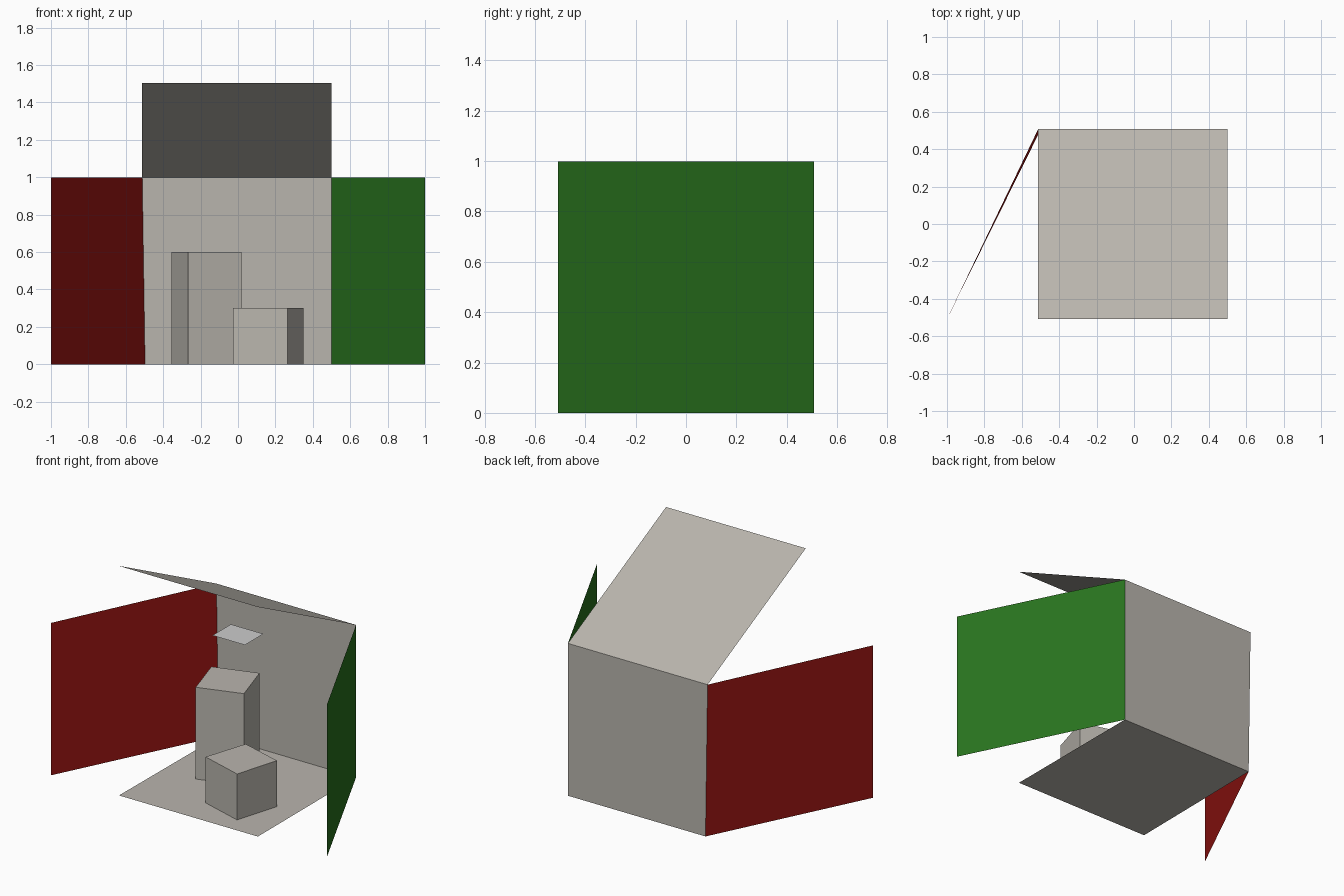
import bpy
import bmesh

if "Cube" in bpy.data.objects:
    bpy.data.objects.remove(bpy.data.objects["Cube"])


def material(name, rgb):
    mat = bpy.data.materials.new(name)
    mat.diffuse_color = (*rgb, 1)
    mat.use_nodes = True
    mat.node_tree.nodes["Principled BSDF"].inputs["Base Color"].default_value = mat.diffuse_color
    return mat


def panel(name, corners, mat, height=0):
    """Flat four-sided sheet; a height extrudes it into a closed block."""
    bm = bmesh.new()
    face = bm.faces.new([bm.verts.new(c) for c in corners])
    if height:
        ext = bmesh.ops.extrude_face_region(bm, geom=[face], use_keep_orig=True)
        verts = [v for v in ext["geom"] if isinstance(v, bmesh.types.BMVert)]
        bmesh.ops.translate(bm, verts=verts, vec=(0, 0, height))
        bmesh.ops.recalc_face_normals(bm, faces=bm.faces)
    mesh = bpy.data.meshes.new(name)
    bm.to_mesh(mesh)
    bm.free()
    mesh.materials.append(mat)
    obj = bpy.data.objects.new(name, mesh)
    bpy.context.collection.objects.link(obj)
    return obj


white = material("white_paint", (0.485, 0.462, 0.42))
red = material("red_paint", (0.355, 0.008, 0.007))
green = material("green_paint", (0.022, 0.175, 0.013))
lamp = material("lamp_white", (0.78, 0.78, 0.78))

D = 0.508            # half depth of the room
TOP = 0.998          # wall height
R = 0.50             # right edge of the room
L_LOW, L_HIGH = -0.497, -0.512   # back left edge leans slightly outward

# Room shell: floor and back wall
panel("floor", [(-0.507, -D, 0), (R, -D, 0), (R, D, 0), (L_LOW, D, 0)], white)
panel("back_wall", [(L_LOW, D, 0), (R, D, 0), (R, D, TOP), (L_HIGH, D, TOP)], white)

# Ceiling and side walls splayed open from the back edges
panel("ceiling", [(L_HIGH, D, TOP), (R, D, TOP), (R, -D, 1.503), (L_HIGH, -D, 1.503)], white)
panel("left_wall", [(-1, -D, 0), (L_LOW, D, 0), (L_HIGH, D, TOP), (-1, -D, TOP)], red)
panel("right_wall", [(R, D, 0), (1, -D, 0), (1, -D, TOP), (R, D, TOP)], green)

# Two turned blocks standing on the floor
panel("short_block", [(0.265, -0.388, 0), (0.351, -0.098, 0),
                      (0.065, -0.013, 0), (-0.026, -0.298, 0)], white, 0.301)
panel("tall_block", [(-0.266, -0.058, 0), (0.02, 0.033, 0),
                     (-0.07, 0.323, 0), (-0.356, 0.233, 0)], white, 0.601)

# Ceiling lamp panel floating below the raised ceiling
panel("lamp_panel", [(-0.12, -0.093, 0.993), (-0.12, 0.098, 0.993),
                     (0.115, 0.098, 0.993), (0.115, -0.093, 0.993)], lamp)
